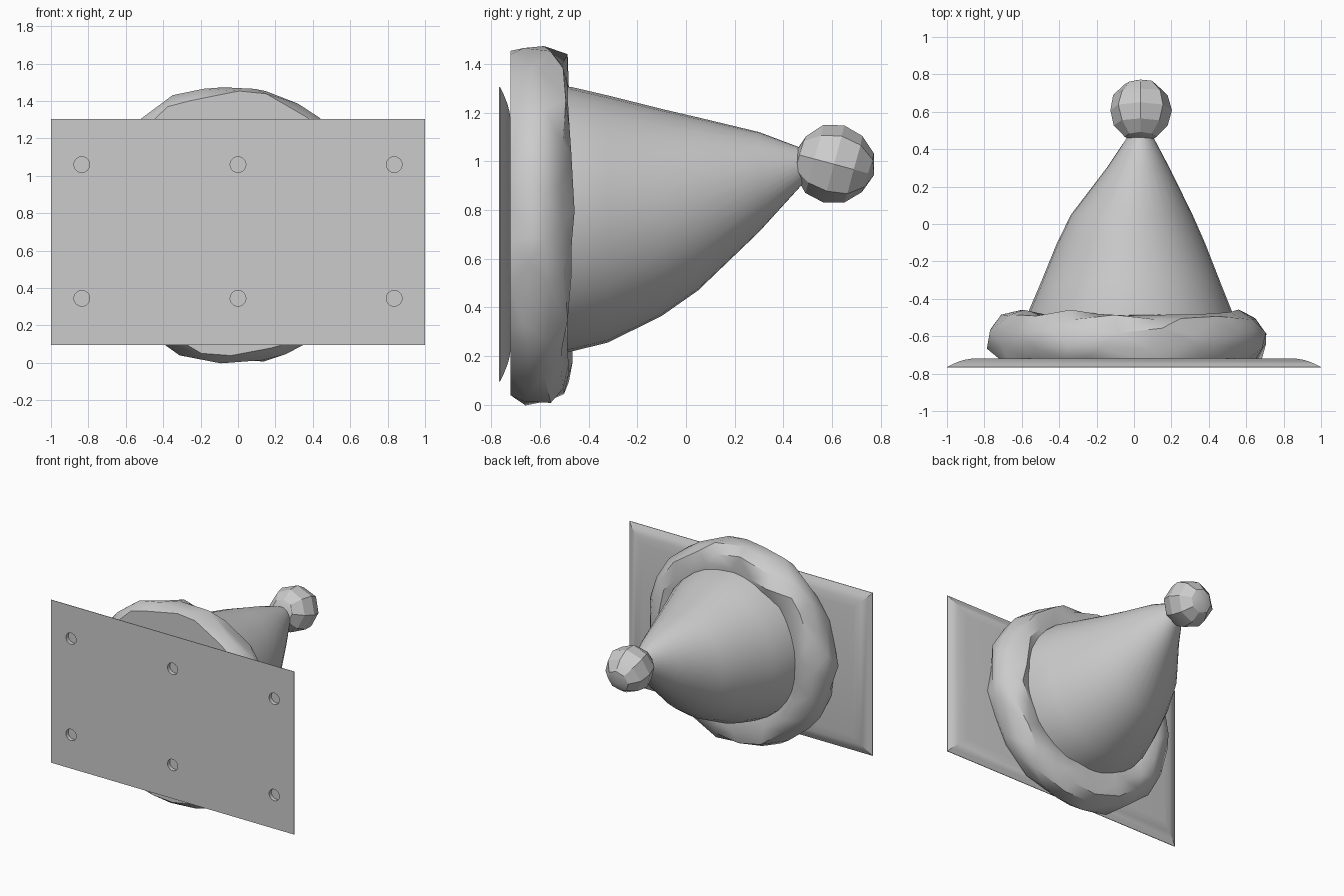
import bpy
import bmesh
import random
from math import sin, cos, tau, radians
from mathutils import Matrix, Vector

random.seed(4)
cube = bpy.data.objects.get("Cube")
if cube:
    bpy.data.objects.remove(cube, do_unlink=True)

grey = bpy.data.materials.new("plain grey")
grey.use_nodes = True
colour = (0.6, 0.6, 0.6, 1)
grey.diffuse_color = colour
grey.node_tree.nodes["Principled BSDF"].inputs["Base Color"].default_value = colour


def finish(name, bm):
    bmesh.ops.recalc_face_normals(bm, faces=bm.faces)
    mesh = bpy.data.meshes.new(name)
    bm.to_mesh(mesh)
    bm.free()
    ob = bpy.data.objects.new(name, mesh)
    bpy.context.collection.objects.link(ob)
    mesh.materials.append(grey)
    return ob


def activate(ob):
    bpy.ops.object.select_all(action="DESELECT")
    ob.select_set(True)
    bpy.context.view_layer.objects.active = ob


def smooth(ob, angle):
    activate(ob)
    bpy.ops.object.shade_smooth_by_angle(angle=radians(angle))


def loft(name, rings, closed=False):
    """Skin equal-length rings of points; cap the ends unless closed."""
    bm = bmesh.new()
    loops = [[bm.verts.new(p) for p in ring] for ring in rings]
    n = len(loops[0])
    pairs = list(zip(loops, loops[1:]))
    if closed:
        pairs.append((loops[-1], loops[0]))
    for a, b in pairs:
        for i in range(n):
            j = (i + 1) % n
            bm.faces.new((a[i], a[j], b[j], b[i]))
    if not closed:
        bm.faces.new(loops[0])
        bm.faces.new(loops[-1])
    return finish(name, bm)


# Backing plate with a rounded rear border: (inset, y)
border = [(0, -0.768), (0, -0.764), (0.03, -0.749), (0.07, -0.733),
          (0.1, -0.725), (0.13, -0.72)]
plate = loft("backing_plate", [
    [(sx * (1 - d), y, 0.7 + sz * (0.605 - d))
     for sx, sz in ((-1, -1), (1, -1), (1, 1), (-1, 1))]
    for d, y in border])

# Six shallow round sockets in the front of the plate
bm = bmesh.new()
for x in (-0.835, 0, 0.835):
    for z in (0.345, 1.06):
        place = Matrix.Translation((x, -0.77, z)) @ Matrix.Rotation(radians(90), 4, "X")
        bmesh.ops.create_cone(bm, cap_ends=True, segments=32, radius1=0.042,
                              radius2=0.042, depth=0.06, matrix=place)
cutter = finish("socket_cutter", bm)
cutter.hide_render = True
cut = plate.modifiers.new("sockets", "BOOLEAN")
cut.operation = "DIFFERENCE"
cut.object = cutter
activate(plate)
bpy.ops.object.modifier_apply(modifier=cut.name)
bpy.data.objects.remove(cutter, do_unlink=True)
smooth(plate, 30)

# Hat cone, drooping so the tip sits high: (y, centre x, centre z, radius x, radius z)
sections = [(-0.7, -0.02, 0.755, 0.57, 0.57), (-0.47, -0.02, 0.762, 0.545, 0.543),
            (-0.32, -0.018, 0.763, 0.483, 0.507), (-0.1, -0.016, 0.79, 0.395, 0.425),
            (0.05, -0.012, 0.825, 0.325, 0.355), (0.3, 0.022, 0.915, 0.168, 0.205),
            (0.48, 0.035, 0.98, 0.06, 0.072)]
SIDES = 32
cone = loft("hat_cone", [
    [(cx + rx * cos(tau * i / SIDES), y, cz + rz * sin(tau * i / SIDES))
     for i in range(SIDES)]
    for y, cx, cz, rx, rz in sections])
smooth(cone, 35)

# Lumpy fur brim, flat against the plate: (radius, y)
brim_profile = [(0.5, -0.72), (0.7, -0.72), (0.74, -0.65), (0.735, -0.57),
                (0.685, -0.495), (0.6, -0.47), (0.5, -0.5)]
SEGMENTS = 22
rings = []
for i in range(SEGMENTS):
    ring = []
    for k, (r, y) in enumerate(brim_profile):
        a = tau * (i + 0.5 * (k % 2) + random.uniform(-0.25, 0.25)) / SEGMENTS
        r += random.uniform(-0.02, 0.02)
        if y > -0.72:
            y += random.uniform(-0.02, 0.015)
        ring.append((-0.028 + r * cos(a), y, 0.743 + r * sin(a)))
    rings.append(ring)
brim = loft("fur_brim", rings, closed=True)
bm = bmesh.new()
bm.from_mesh(brim.data)
bmesh.ops.triangulate(bm, faces=bm.faces)
bm.to_mesh(brim.data)
bm.free()
smooth(brim, 35)

# Faceted pompom at the tip
bm = bmesh.new()
bmesh.ops.create_uvsphere(bm, u_segments=8, v_segments=6, radius=0.166)
centre = Vector((0.035, 0.608, 0.988))
for v in bm.verts:
    v.co *= random.uniform(0.97, 1.03)
bmesh.ops.transform(bm, verts=bm.verts, matrix=Matrix.Translation(centre)
                    @ Matrix.Rotation(radians(75), 4, "X"))
pompom = finish("pompom", bm)
smooth(pompom, 25)
